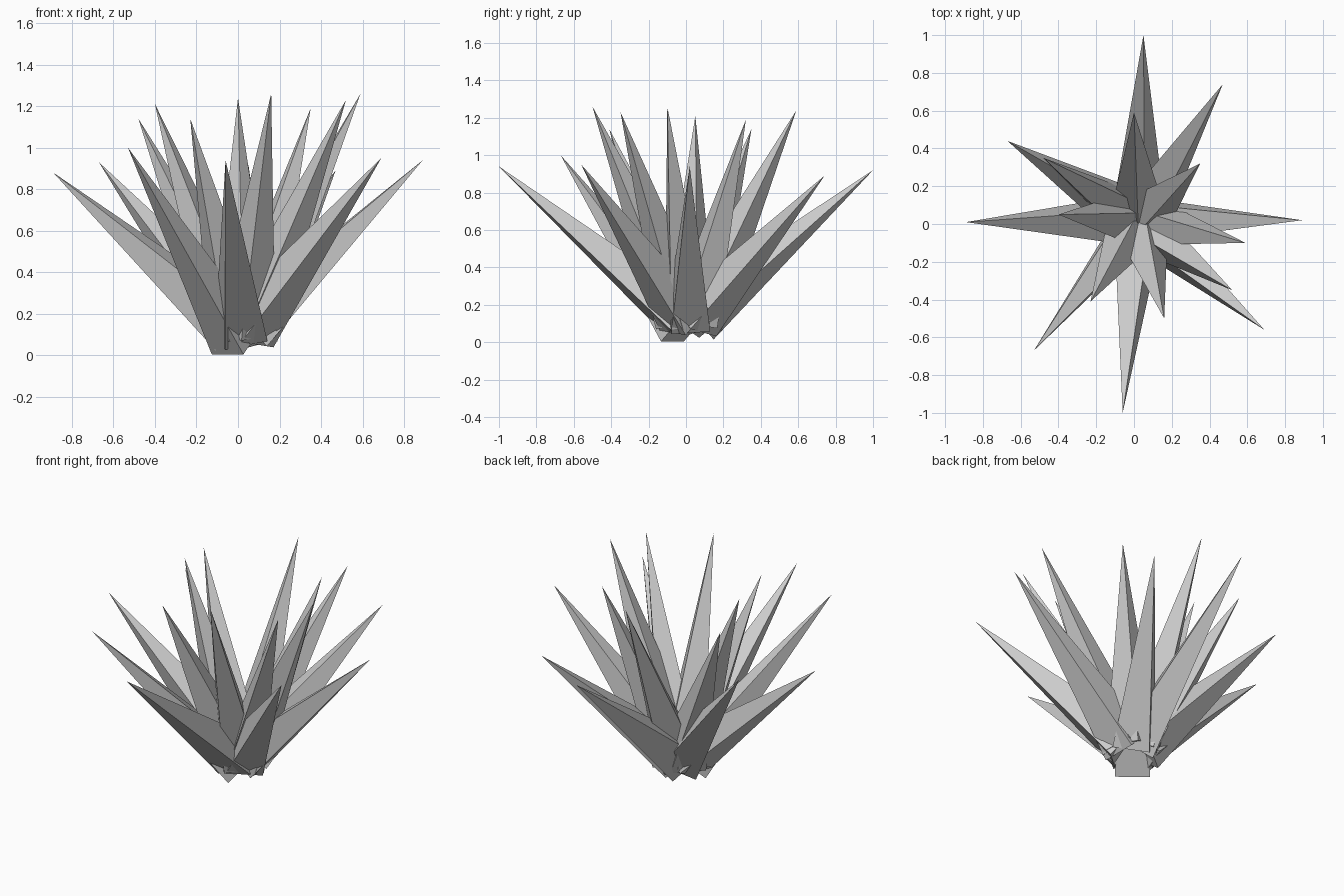
import bpy, math
from mathutils import Vector

cube = bpy.data.objects.get("Cube")
if cube:
    bpy.data.objects.remove(cube)

grey = bpy.data.materials.new("plain_grey")
grey.use_nodes = True
grey.diffuse_color = (0.6, 0.6, 0.6, 1)
grey.node_tree.nodes["Principled BSDF"].inputs["Base Color"].default_value = (0.6, 0.6, 0.6, 1)

HEART = Vector((0.02, 0.015, 0.125))


def spike(name, tip, roll, radius=0.148, drop=0.0):
    """Four-sided spike from a square foot near the heart to a sharp tip."""
    tip = Vector(tip)
    out = Vector((tip.x, tip.y, 0)).normalized()
    foot = HEART + out * 0.04 - Vector((0, 0, drop))
    axis = (tip - foot).normalized()
    side = Vector((0, 0, 1)).cross(axis).normalized()
    up = axis.cross(side)
    verts = [tip]
    for i in range(4):
        a = math.radians(roll + 90 * i)
        verts.append(foot + radius * (math.cos(a) * side + math.sin(a) * up))
    faces = [(0, i + 1, (i + 1) % 4 + 1) for i in range(4)] + [(4, 3, 2, 1)]
    mesh = bpy.data.meshes.new(name)
    mesh.from_pydata(verts, [], faces)
    mesh.materials.append(grey)
    bpy.context.collection.objects.link(bpy.data.objects.new(name, mesh))


# Low outer leaves: tip and roll about the leaf's own axis
outer = [
    ((0.05, 1.0, 0.92), 15), ((0.47, 0.74, 0.89), 30),
    ((-0.67, 0.44, 0.93), 10), ((-0.89, 0.01, 0.88), 25),
    ((-0.06, -1.0, 0.94), 60), ((0.69, -0.56, 0.95), 35),
    ((0.89, 0.02, 0.94), 50),
]
for i, (tip, roll) in enumerate(outer):
    spike(f"outer_leaf_{i + 1}", tip, roll)

# Lowest leaf, resting flat on the ground
spike("ground_leaf", (-0.53, -0.67, 1.0), 45, 0.138, 0.055)

# Steep inner leaves
inner = [
    ((0.0, 0.59, 1.24), 0), ((0.35, 0.32, 1.19), 20),
    ((0.59, -0.10, 1.26), 65), ((0.52, -0.35, 1.23), 30),
    ((0.16, -0.50, 1.26), 70), ((-0.23, -0.41, 1.14), 10),
    ((-0.40, 0.05, 1.21), 20), ((-0.48, 0.35, 1.14), 40),
]
for i, (tip, roll) in enumerate(inner):
    spike(f"inner_leaf_{i + 1}", tip, roll)
